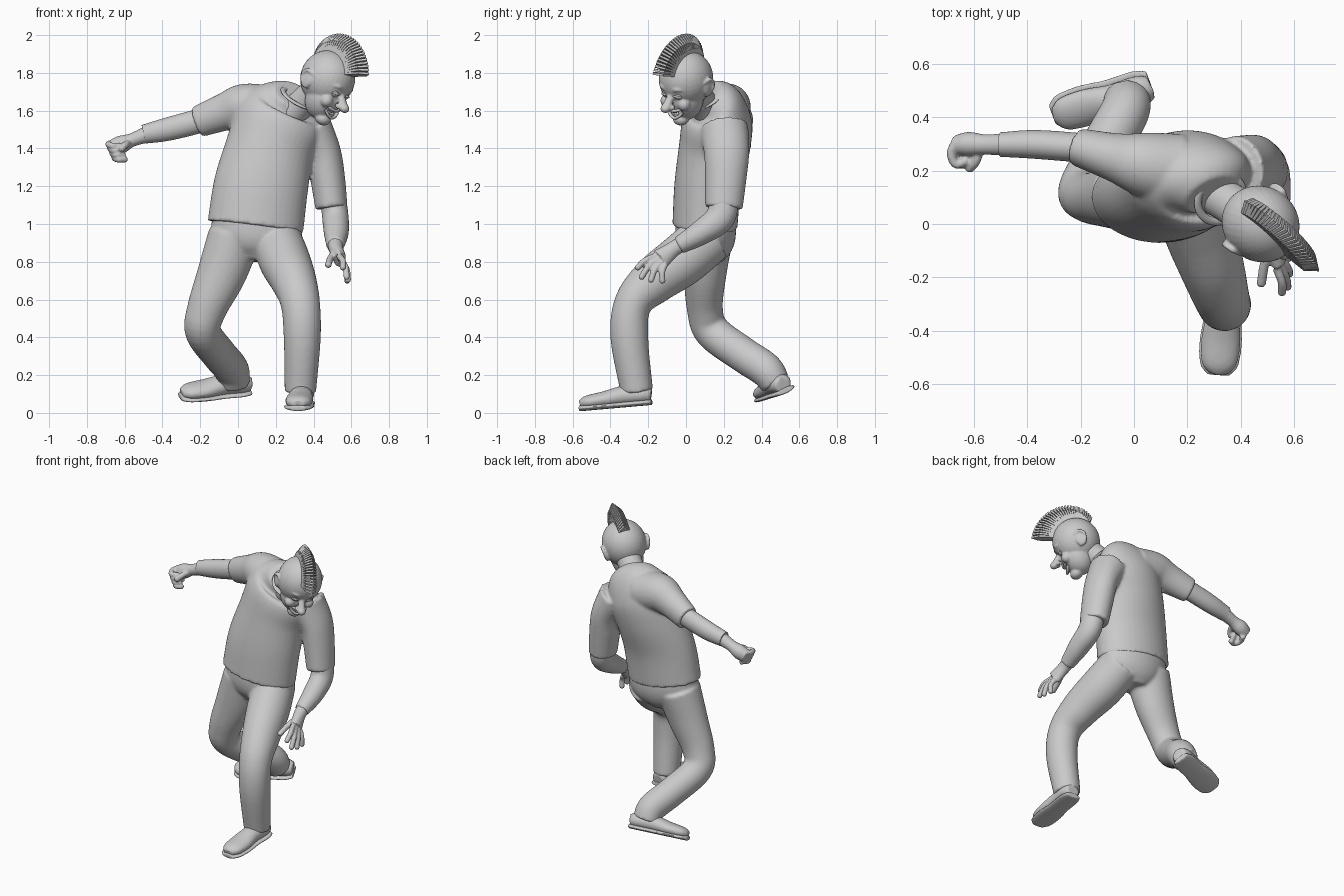
import bpy, bmesh, math
from mathutils import Vector, Matrix

cube = bpy.data.objects.get("Cube")
if cube:
    bpy.data.objects.remove(cube)

X, Y, Z = Vector((1, 0, 0)), Vector((0, 1, 0)), Vector((0, 0, 1))

grey = bpy.data.materials.new("plain grey")
grey.use_nodes = True
grey.diffuse_color = (0.59, 0.59, 0.59, 1)
grey.node_tree.nodes["Principled BSDF"].inputs["Base Color"].default_value = grey.diffuse_color


def frame(origin, forward, up):
    """Matrix with x forward, y left and z up."""
    x = Vector(forward).normalized()
    y = Vector(up).cross(x).normalized()
    m = Matrix((x, y, x.cross(y))).transposed().to_4x4()
    m.translation = origin
    return m


def spline(rows, steps=6):
    """Smooth curve through rows of position and two radii."""
    p = [Vector(r) for r in rows]
    p = [2 * p[0] - p[1]] + p + [2 * p[-1] - p[-2]]
    out = []
    for a, b, c, d in zip(p, p[1:], p[2:], p[3:]):
        for k in range(steps):
            t = k / steps
            out.append(b + 0.5 * t * (c - a + t * (2 * a - 5 * b + 4 * c - d + t * (3 * b - 3 * c + d - a))))
    return out + [p[-2]]


def tube(bm, rows, hint=X, sides=40):
    """Closed loft of ellipses; the first radius lies along the hint."""
    pts = spline(rows)
    centres = [Vector(p[:3]) for p in pts]
    rings = []
    for i, (p, centre) in enumerate(zip(pts, centres)):
        t = (centres[min(i + 1, len(pts) - 1)] - centres[max(i - 1, 0)]).normalized()
        side = (hint - t * hint.dot(t)).normalized()
        other = t.cross(side)
        ring = []
        for k in range(sides):
            a = math.tau * k / sides
            ring.append(bm.verts.new(centre + side * (p[3] * math.cos(a)) + other * (p[4] * math.sin(a))))
        rings.append(ring)
    for r, q in zip(rings, rings[1:]):
        for k in range(sides):
            n = (k + 1) % sides
            bm.faces.new((r[k], r[n], q[n], q[k]))
    bm.faces.new(rings[0][::-1])
    bm.faces.new(rings[-1])


def blob(bm, centre, radii):
    m = Matrix.Translation(centre) @ Matrix.Diagonal((*radii, 1))
    bmesh.ops.create_uvsphere(bm, u_segments=32, v_segments=20, radius=1, matrix=m)


def finger(bm, path, r, hint=X):
    tube(bm, [(*p, r, r) for p in path], hint, 12)
    blob(bm, path[-1], (r, r, r))


def finish(name, bm, voxel=0, smooth=3, matrix=None, flat=False):
    """Turn the mesh into an object, fusing its pieces if a voxel size is given."""
    bmesh.ops.recalc_face_normals(bm, faces=bm.faces[:])
    for f in bm.faces:
        f.smooth = not flat and len(f.verts) < 5
    me = bpy.data.meshes.new(name)
    bm.to_mesh(me)
    bm.free()
    me.materials.append(grey)
    ob = bpy.data.objects.new(name, me)
    bpy.context.collection.objects.link(ob)
    if matrix is not None:
        ob.matrix_world = matrix
    if voxel:
        mod = ob.modifiers.new("fuse", "REMESH")
        mod.mode, mod.voxel_size, mod.use_smooth_shade = "VOXEL", voxel, True
        mod = ob.modifiers.new("soften", "SMOOTH")
        mod.factor, mod.iterations = 0.5, smooth
    return ob


# Shirt: torso and two short sleeves
bm = bmesh.new()
tube(bm, [(.092, .1, .985, .255, .172), (.122, .115, 1.2, .25, .177), (.17, .15, 1.4, .235, .188),
          (.22, .165, 1.54, .24, .185), (.26, .16, 1.63, .2, .145), (.295, .11, 1.685, .11, .09)])
tube(bm, [(.16, .2, 1.6, .14, .135), (.03, .225, 1.62, .12, .122), (-.07, .25, 1.593, .092, .1),
          (-.215, .29, 1.54, .07, .083)], Y)
tube(bm, [(.38, .2, 1.51, .12, .13), (.45, .215, 1.38, .095, .12), (.475, .21, 1.24, .092, .11),
          (.495, .2, 1.085, .085, .1)])
finish("shirt", bm, .01, 6)

# Collar band
bm = bmesh.new()
loop = [math.tau * k / 24 for k in range(25)]
m = frame((.325, .095, 1.665), (.85, -.1, -.5), (.55, -.35, .75))
tube(bm, [(.095 * math.cos(a), .092 * math.sin(a), 0, .008, .016) for a in loop], Z, 8)
finish("collar", bm, matrix=m)

# Trousers: hips and two bent legs
bm = bmesh.new()
tube(bm, [(.1, .1, 1.07, .235, .155), (.1, .105, .95, .24, .16), (.095, .105, .87, .2, .14),
          (.092, .1, .805, .09, .09)])
tube(bm, [(.2, .12, .93, .13, .14), (.245, -.02, .81, .135, .14), (.295, -.17, .7, .12, .125),
          (.33, -.28, .58, .104, .1), (.34, -.3, .4, .098, .1), (.33, -.26, .11, .083, .086)])
tube(bm, [(-.02, .11, .93, .14, .14), (-.085, .1, .74, .13, .115), (-.165, .1, .55, .105, .095),
          (-.185, .14, .43, .095, .095), (-.1, .3, .31, .093, .094), (-.035, .42, .23, .092, .092),
          (-.025, .475, .155, .087, .08)])
finish("trousers", bm, .01, 6)

# Shoes with separate soles
shoe_rows = [(0, .05, .045, .04), (.05, .06, .062, .05), (.15, .062, .062, .052),
             (.25, .05, .073, .044), (.34, .044, .066, .036), (.38, .036, .035, .022)]
for side, m in (("left", frame((.345, -.18, .042), (-.03, -.4, -.035), Z)),
                ("right", frame((.06, .535, .105), (-.37, -.12, -.035), (0, -.42, .9)))):
    bm = bmesh.new()
    tube(bm, [(x, 0, z, a, b) for x, z, a, b in shoe_rows], Y)
    tube(bm, [(.08, 0, .05, .055, .06), (.08, 0, .11, .055, .06)], Y)
    finish(side + "_shoe", bm, .008, 3, m)
    bm = bmesh.new()
    tube(bm, [(x * 1.02, 0, .016, a + .007, .016) for x, z, a, b in shoe_rows], Y)
    finish(side + "_sole", bm, .006, 2, m)

# Bare arms
bm = bmesh.new()
tube(bm, [(-.13, .28, 1.565, .055, .065), (-.36, .298, 1.505, .054, .062), (-.5, .298, 1.475, .046, .05)], Y)
finish("right_forearm", bm)
bm = bmesh.new()
tube(bm, [(.5, .2, 1.17, .068, .075), (.515, .185, 1.04, .07, .078), (.52, .08, .955, .066, .066),
          (.515, -.04, .885, .047, .047)])
finish("left_forearm", bm, .01)

# Right hand: a loose fist
bm = bmesh.new()
tube(bm, [(-.48, .298, 1.475, .042, .044), (-.56, .298, 1.445, .038, .036), (-.62, .3, 1.42, .045, .048),
          (-.67, .295, 1.4, .036, .042)], Y)
for k in range(4):
    z, x = 1.43 - .024 * k, -.668 + .011 * k
    finger(bm, [(x, .31, z), (x - .018, .265, z - .008), (x, .225, z - .016), (x + .035, .235, z - .016)], .017, Z)
finger(bm, [(-.58, .28, 1.43), (-.595, .235, 1.42), (-.615, .212, 1.4)], .019, Z)
finish("right_hand", bm, .006, 2)

# Left hand: open, fingers spread
bm = bmesh.new()
tube(bm, [(.516, -.02, .897, .042, .043), (.52, -.07, .865, .038, .042), (.54, -.135, .815, .033, .055)])
knuckle_a, knuckle_b = Vector((.535, -.165, .83)), Vector((.556, -.11, .785))
for k, tip in enumerate(((.555, -.255, .77), (.575, -.235, .72), (.582, -.185, .705), (.578, -.125, .7))):
    base, tip = knuckle_a.lerp(knuckle_b, k / 3), Vector(tip)
    bend = base.lerp(tip, .5) + Vector((.01, -.008, .006))
    finger(bm, [base, bend, tip], .0165)
finger(bm, [(.515, -.08, .855), (.49, -.15, .82), (.478, -.22, .785)], .018)
finish("left_hand", bm, .006, 2)

# Neck
bm = bmesh.new()
tube(bm, [(.27, .13, 1.57, .08, .08), (.34, .09, 1.64, .076, .076), (.42, .04, 1.71, .08, .08)])
finish("neck", bm)

# Head, in its own frame: x forward, y left, z up
head_frame = frame((.475, 0, 1.77), (.62, -.62, -.47), (.47, -.19, .88))
bm = bmesh.new()
blob(bm, (0, 0, 0), (.15, .14, .15))
blob(bm, (.045, 0, -.09), (.1, .103, .125))
blob(bm, (.1, 0, -.19), (.042, .045, .035))
tube(bm, [(.12, 0, -.015, .016, .016), (.16, 0, -.05, .022, .02), (.19, 0, -.073, .027, .024)], Y)
blob(bm, (.196, 0, -.075), (.028, .027, .024))
for s in (-1, 1):
    blob(bm, (.172, s * .024, -.08), (.018, .015, .014))
    blob(bm, (.115, s * .06, -.085), (.034, .034, .034))
    tube(bm, [(.135, s * .015, .004, .012, .014), (.132, s * .05, .014, .013, .014),
              (.105, s * .085, .002, .01, .01)], Z)
    blob(bm, (-.012, s * .134, -.035), (.036, .014, .05))
    tube(bm, [(.012, s * .128, -.075, .01, .01), (-.03, s * .14, -.06, .01, .01), (-.045, s * .148, -.02, .01, .01),
              (-.025, s * .148, .01, .01, .01), (.012, s * .135, .003, .01, .01)], Y, 10)
head = finish("head", bm, .006, 3, head_frame)

# Open grinning mouth, cut from the head
bm = bmesh.new()
for k in range(-2, 3):
    blob(bm, (.152 - .006 * k * k, k * .014, -.137 + .003 * k * k), (.032, .018, .02 - .003 * abs(k)))
cutter = finish("mouth_cutter", bm, .005, 2, head_frame)
cutter.hide_render = True
cutter.display_type = "WIRE"
mod = head.modifiers.new("mouth", "BOOLEAN")
mod.operation, mod.object = "DIFFERENCE", cutter

# Lips and teeth
bm = bmesh.new()
for height, curve in ((-.116, 4), (-.16, 13)):
    tube(bm, [(.15 - 9 * y * y, y, height + curve * y * y, .008, .009)
              for y in (-.05, -.03, 0, .03, .05)], Z, 10)
finish("lips", bm, matrix=head_frame)
bm = bmesh.new()
for k in range(-3, 4):
    for z, h in ((-.126, .01), (-.152, .007)):
        blob(bm, (.138 - .002 * k * k, k * .011, z + .0012 * k * k), (.006, .0058, h))
finish("teeth", bm, matrix=head_frame)

# Eyes with heavy lids
bm = bmesh.new()
for s in (-1, 1):
    blob(bm, (.122, s * .042, -.028), (.024, .025, .023))
    tube(bm, [(.139, s * .02, -.026, .005, .005), (.148, s * .043, -.024, .006, .006),
              (.13, s * .066, -.03, .005, .005)], Z, 8)
finish("eyes", bm, matrix=head_frame)

# Crest of pointed hair plates fanned over the skull
bm = bmesh.new()
count = 28
for i in range(count):
    t = i / (count - 1)
    angle = math.radians(38 + 114 * t)
    out = Vector((math.cos(angle), 0, math.sin(angle)))
    along = Vector((-out.z, 0, out.x))
    reach = .282 - .045 * t - .045 * t ** 4
    outline = [(.12, -.036), (reach - .045, -.036), (reach, 0), (reach - .045, .036), (.12, .036)]
    # each plate leans a little towards the brow
    verts = [bm.verts.new(out * r + Y * y - along * (.12 * (r - .12) - .006)) for r, y in outline]
    face = bm.faces.new(verts)
    new = bmesh.ops.extrude_face_region(bm, geom=[face])["geom"]
    bmesh.ops.translate(bm, verts=[v for v in new if isinstance(v, bmesh.types.BMVert)], vec=along * -.012)
finish("hair_crest", bm, flat=True, matrix=head_frame)
